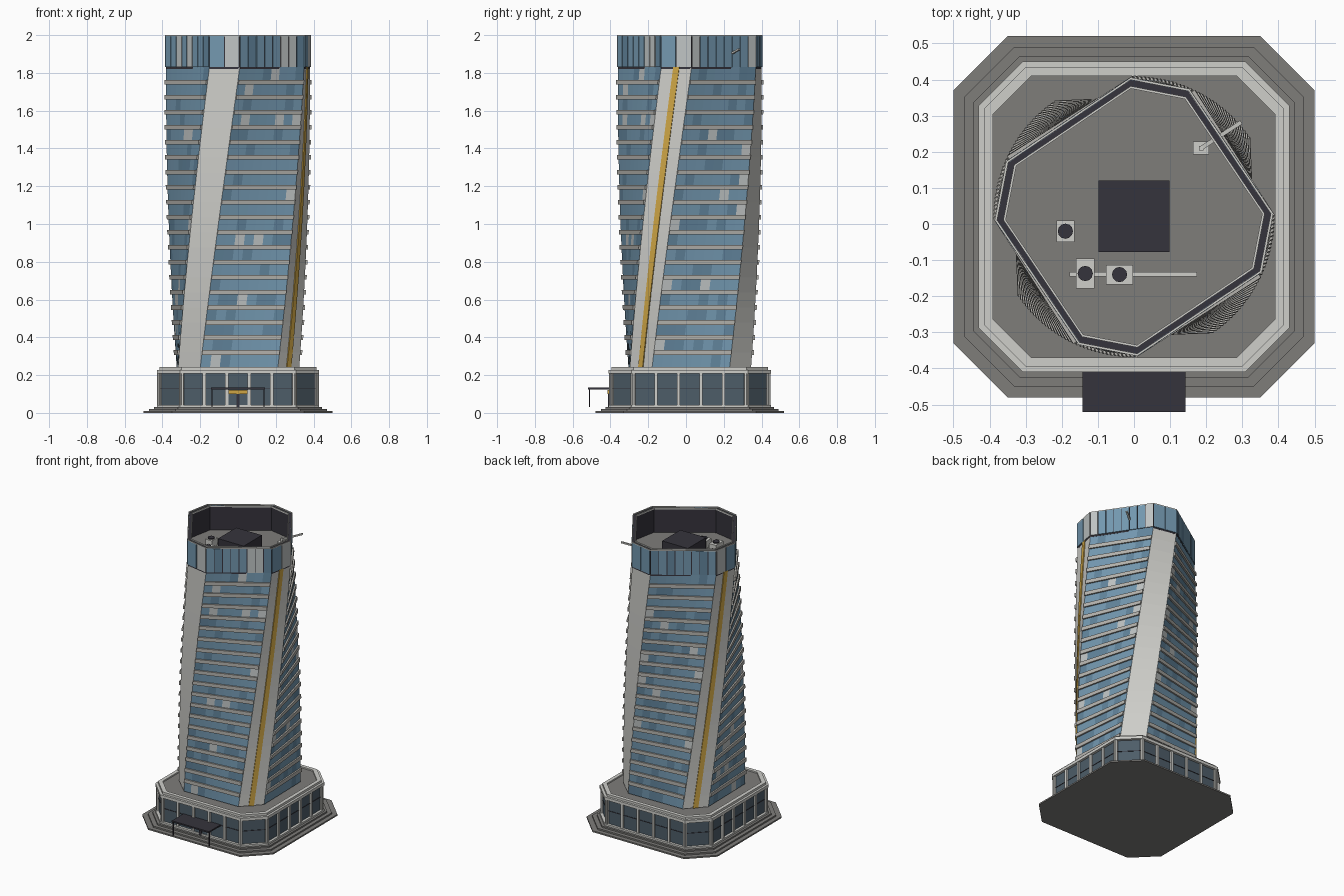
import bpy, bmesh, math, random
from mathutils import Vector

if "Cube" in bpy.data.objects:
    bpy.data.objects.remove(bpy.data.objects["Cube"])
random.seed(4)
CY = 0.02                      # building axis offset in y
Z0, Z1, ZT = 0.24, 1.83, 2.0   # tower foot, crown foot, top
R, HALF = 0.381, 12.4          # section radius, half angle of a cut corner

def mat(name, c):
    m = bpy.data.materials.new(name)
    m.diffuse_color = (*c, 1)
    m.use_nodes = True
    m.node_tree.nodes["Principled BSDF"].inputs["Base Color"].default_value = m.diffuse_color
    return m
LIGHT = mat("light concrete", (0.62, 0.62, 0.59))
BAND = mat("band stone", (0.46, 0.45, 0.42))
BLUE = mat("blue glass", (0.17, 0.31, 0.43))
DEEP = mat("deep blue glass", (0.12, 0.23, 0.33))
PALE = mat("pale blind", (0.52, 0.55, 0.55))
SHOP = mat("podium glass", (0.075, 0.11, 0.14))
DARK = mat("dark metal", (0.036, 0.034, 0.045))
GOLD = mat("gold trim", (0.62, 0.38, 0.06))
GREY = mat("grey paving", (0.21, 0.205, 0.195))

class Part:
    """Collects faces and turns them into one object."""
    def __init__(self, name, *mats):
        self.name, self.mats, self.bm = name, mats, bmesh.new()
    def face(self, pts, mi=0):
        f = self.bm.faces.new([self.bm.verts.new(p) for p in pts])
        f.material_index = mi
    def hull(self, low, high, mi=0):
        """Closed prism between two matching rings."""
        a = [self.bm.verts.new(p) for p in low]
        b = [self.bm.verts.new(p) for p in high]
        n = len(a)
        fs = [self.bm.faces.new(a[::-1]), self.bm.faces.new(b)]
        fs += [self.bm.faces.new((a[i], a[(i+1) % n], b[(i+1) % n], b[i])) for i in range(n)]
        for f in fs:
            f.material_index = mi
    def ring(self, outer, inner, z0, z1, mi=0):
        """Hollow wall between two outlines."""
        n = len(outer)
        q = lambda p, z: Vector((p[0], p[1], z))
        for i in range(n):
            o, p, s, t = outer[i], outer[(i+1) % n], inner[i], inner[(i+1) % n]
            self.face([q(o, z0), q(p, z0), q(p, z1), q(o, z1)], mi)
            self.face([q(t, z0), q(s, z0), q(s, z1), q(t, z1)], mi)
            self.face([q(o, z1), q(p, z1), q(t, z1), q(s, z1)], mi)
            self.face([q(s, z0), q(t, z0), q(p, z0), q(o, z0)], mi)
    def box(self, x0, x1, y0, y1, z0, z1, mi=0):
        c = [(x0, y0), (x1, y0), (x1, y1), (x0, y1)]
        self.hull([(*p, z0) for p in c], [(*p, z1) for p in c], mi)
    def done(self):
        me = bpy.data.meshes.new(self.name)
        self.bm.to_mesh(me)
        self.bm.free()
        for m in self.mats:
            me.materials.append(m)
        bpy.context.collection.objects.link(bpy.data.objects.new(self.name, me))

def octo(h):
    """Outline of the chamfered square base."""
    k = h - (0.15 - (0.5 - h) * 0.4)
    return [(x, y + CY) for x, y in ((-k, -h), (k, -h), (h, -k), (h, k), (k, h), (-k, h), (-h, k), (-h, -k))]
def at(pts, z):
    return [(p[0], p[1], z) for p in pts]
def corner(k, z, r=R):
    """Vertex k of the twisted tower section (even k starts a cut corner)."""
    t = 1 + 33 * (min(max(z, Z0), Z1) - Z0) / (Z1 - Z0)
    a = math.radians(t + 45 + 90 * (k // 2) + (HALF if k % 2 else -HALF))
    return Vector((r * math.cos(a), r * math.sin(a) + CY, z))
def on(k, u, z, off=0.0):
    a, b = corner(k, z), corner(k + 1, z)
    d = (b - a).normalized()
    return a.lerp(b, u) + Vector((d.y, -d.x, 0)) * off
def section(r, z=Z1):
    return [corner(k, z, r) for k in range(8)]
def slab(part, k, u0, u1, z0, z1, o0, o1, mi=0):
    """Plate lying on side k of the tower."""
    ring = lambda z: [on(k, u0, z, o1), on(k, u1, z, o1), on(k, u1, z, o0), on(k, u0, z, o0)]
    part.hull(ring(z0), ring(z1), mi)

# stepped plinth
p = Part("plinth_steps", GREY)
for i, h in enumerate((0.5, 0.47, 0.445)):
    p.hull(at(octo(h), i * 0.01), at(octo(h), i * 0.01 + 0.01))
p.done()

# podium glass walls, roof deck and light rings
p = Part("podium_glass", SHOP)
p.hull(at(octo(0.413), 0.03), at(octo(0.413), 0.22))
p.done()
p = Part("podium_deck", GREY)
p.hull(at(octo(0.40), 0.22), at(octo(0.40), 0.234))
p.done()
p = Part("podium_bands", LIGHT)
p.ring(octo(0.43), octo(0.40), 0.03, 0.042)
p.ring(octo(0.43), octo(0.40), 0.208, 0.228)
p.ring(octo(0.415), octo(0.39), 0.228, 0.243)
p.done()

# podium columns and transoms
p = Part("podium_columns", LIGHT)
q = Part("podium_transoms", DARK)
o = octo(0.413)
for i in range(8):
    a, b = Vector(o[i]), Vector(o[(i + 1) % 8])
    d = (b - a).normalized()
    n = Vector((d.y, -d.x))
    bays = 1 if i % 2 else 5
    for j in range(bays + 1):
        c = a.lerp(b, j / bays)
        w = 0.008
        c4 = [c - d*w + n*0.013, c + d*w + n*0.013, c + d*w - n*0.01, c - d*w - n*0.01]
        p.hull(at(c4, 0.035), at(c4, 0.215))
    c4 = [a + n*0.003, b + n*0.003, b - n*0.003, a - n*0.003]
    q.hull(at(c4, 0.128), at(c4, 0.132))
p.done()
q.done()

# entrance doors, lintel, canopy
p = Part("entrance", SHOP, GOLD, DARK)
p.box(-0.05, 0.05, -0.405, -0.39, 0.03, 0.1, 0)
p.box(-0.05, 0.05, -0.415, -0.39, 0.1, 0.122, 1)
p.box(-0.008, 0.008, -0.412, -0.39, 0.03, 0.1, 2)
p.done()
p = Part("canopy", DARK)
p.box(-0.142, 0.142, -0.52, -0.39, 0.124, 0.134)
for x in (-0.137, 0.137):
    p.box(x - 0.003, x + 0.003, -0.513, -0.507, 0.03, 0.125)
p.done()

# twisted corner piers with gold strips on two of them
FLOORS = 20
H = (Z1 - Z0) / FLOORS
p = Part("corner_piers", LIGHT)
g = Part("gold_strips", GOLD)
for i in range(FLOORS):
    z = Z0 + i * H
    for k in (0, 2, 4, 6):
        p.face([on(k, 0, z), on(k, 1, z), on(k, 1, z + H), on(k, 0, z + H)])
        if k in (2, 6):
            slab(g, k, 0.4, 0.6, z, z + H, -0.002, 0.005)
p.done()
g.done()

# window panels and projecting floor bands
p = Part("tower_windows", BLUE, DEEP, PALE)
q = Part("floor_bands", BAND)
N = 8
for k in (1, 3, 5, 7):
    for i in range(FLOORS):
        z = Z0 + i * H
        for j in range(N):
            u, v = j / N, (j + 1) / N
            r = random.random()
            mi = 2 if r < 0.05 else 1 if r < 0.3 else 0
            p.face([on(k, u, z), on(k, v, z), on(k, v, z + H), on(k, u, z + H)], mi)
        if i:
            slab(q, k, 0, 1, z - 0.012, z + 0.013, -0.01, 0.01)
p.done()
q.done()

# crown: dark wall, glass plates, light rims
p = Part("crown_wall", DARK)
p.ring(section(R), section(0.358), Z1 - 0.01, 1.993)
p.done()
p = Part("crown_panels", BLUE, DEEP, PALE)
for k in range(8):
    n = 8 if k % 2 else 2
    for j in range(n):
        r = random.random()
        mi = 2 if r < 0.1 else 1 if r < 0.4 else 0
        if k in (4, 6):
            mi = 2 * j
        e = 0.0025 / (0.41 if k % 2 else 0.164)
        slab(p, k, j / n + e, (j + 1) / n - e, Z1, 1.994, -0.002, 0.005, mi)
p.done()
p = Part("crown_rims", LIGHT)
p.ring(section(0.386), section(0.379), 1.993, ZT)
p.ring(section(0.362), section(0.355), 1.99, ZT)
p.done()

# roof deck and lift core
p = Part("roof_deck", GREY)
p.hull(at(section(0.37), Z1 - 0.01), at(section(0.37), Z1))
p.done()
p = Part("lift_core", DARK)
p.box(-0.098, 0.098, -0.078, 0.12, Z1, 1.925)
p.done()

# rooftop cooling units, duct and maintenance crane
p = Part("cooling_units", LIGHT, DARK)
for x, y, a, b in ((-0.19, -0.02, 0.025, 0.03), (-0.135, -0.137, 0.026, 0.041), (-0.04, -0.14, 0.037, 0.027)):
    p.box(x - a, x + a, y - b, y + b, Z1, 1.88, 0)
    c = [(x + 0.021 * math.cos(t * math.pi / 6), y + 0.021 * math.sin(t * math.pi / 6)) for t in range(12)]
    p.hull(at(c, 1.88), at(c, 1.888), 1)
p.box(-0.178, 0.175, -0.145, -0.133, Z1, 1.845, 0)
p.done()
p = Part("roof_crane", LIGHT)
p.box(0.163, 0.208, 0.193, 0.228, Z1, 1.87)
p.box(0.18, 0.192, 0.204, 0.216, 1.87, 1.895)
a, b = Vector((0.186, 0.21, 1.885)), Vector((0.297, 0.282, 1.925))
s, t = Vector((-0.003, 0.005, 0)), Vector((0, 0, 0.005))
p.hull([a - s - t, a + s - t, a + s + t, a - s + t], [b - s - t, b + s - t, b + s + t, b - s + t])
p.done()

# make outward normals consistent on every closed part
for ob in bpy.context.collection.objects:
    if ob.name in ("corner_piers", "tower_windows"):
        continue
    bm = bmesh.new()
    bm.from_mesh(ob.data)
    bmesh.ops.remove_doubles(bm, verts=bm.verts, dist=1e-6)
    bmesh.ops.recalc_face_normals(bm, faces=bm.faces)
    bm.to_mesh(ob.data)
    bm.free()
